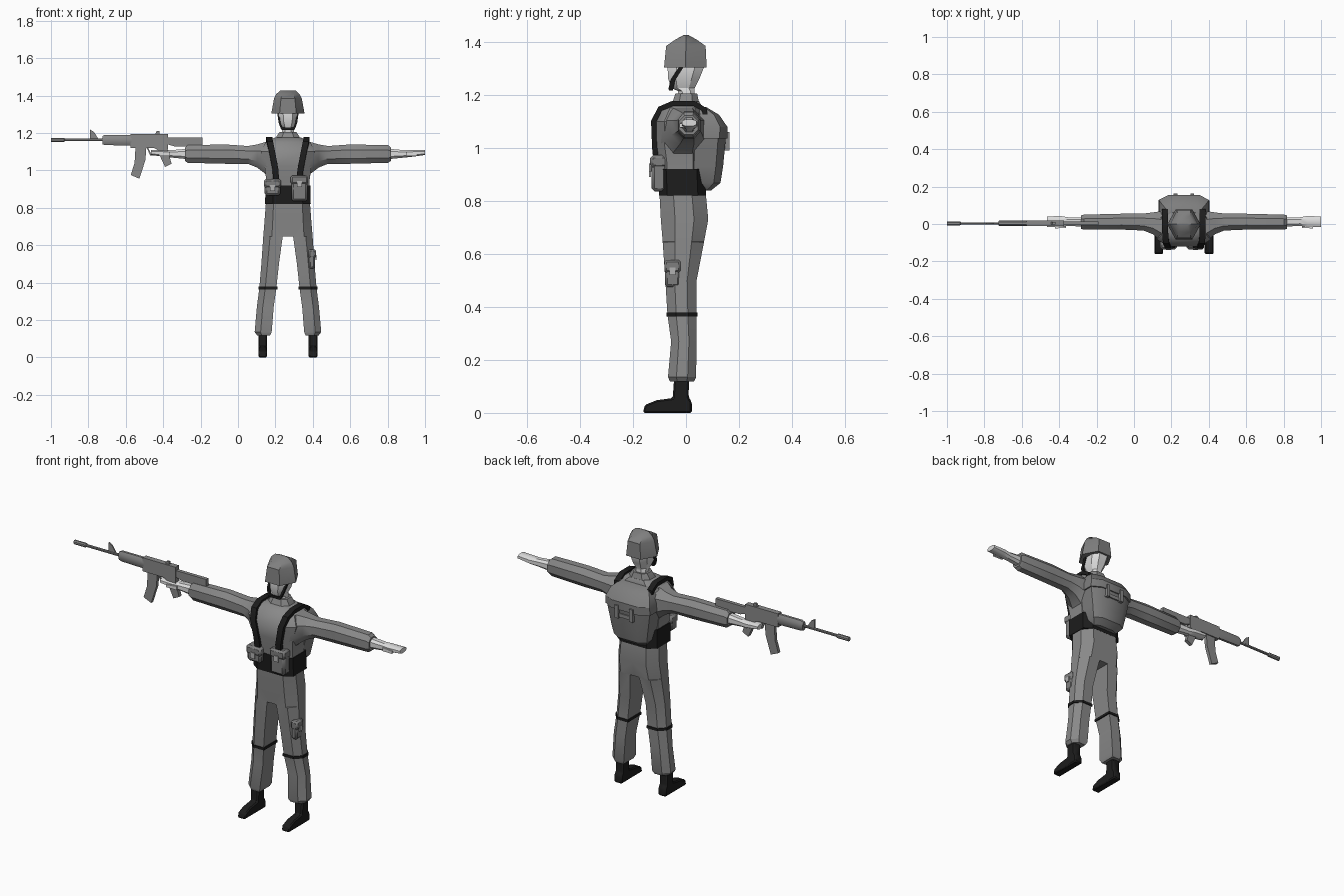
import bpy, bmesh, math
from mathutils import Vector

C = 0.267  # x of the figure's centre line


def material(name, v):
    m = bpy.data.materials.new(name)
    m.diffuse_color = (v, v, v, 1)
    return m


CLOTH = material("uniform grey", 0.25)
GEAR = material("gear grey", 0.21)
METAL = material("gun grey", 0.25)
SKIN = material("pale skin", 0.72)
BLACK = material("black", 0.012)
CLASP = material("light clasp", 0.45)


def oct_shape(c):
    return [(1, -c), (1, c), (c, 1), (-c, 1), (-1, c), (-1, -c), (-c, -1), (c, -1)]


HEX = [(1, 0), (.5, 1), (-.5, 1), (-1, 0), (-.5, -1), (.5, -1)]
LEG = [(-1, -1), (.3, -1), (1, -.4), (1, .4), (.3, 1), (-1, 1)]
RECT = [(-1, -1), (1, -1), (1, 1), (-1, 1)]


def finish(name, bm, mat, bevel=0):
    bmesh.ops.recalc_face_normals(bm, faces=bm.faces)
    me = bpy.data.meshes.new(name)
    bm.to_mesh(me)
    bm.free()
    me.materials.append(mat)
    ob = bpy.data.objects.new(name, me)
    bpy.context.collection.objects.link(ob)
    if bevel:
        mod = ob.modifiers.new("bevel", 'BEVEL')
        mod.width, mod.segments = bevel, 1
    bpy.ops.object.select_all(action='DESELECT')
    ob.select_set(True)
    bpy.context.view_layer.objects.active = ob
    bpy.ops.object.shade_smooth_by_angle(angle=math.radians(32))
    return ob


def skin_rings(name, rings, mat, bevel=0):
    bm = bmesh.new()
    vs = [[bm.verts.new(p) for p in r] for r in rings]
    n = len(vs[0])
    for a, b in zip(vs, vs[1:]):
        for i in range(n):
            j = (i + 1) % n
            bm.faces.new((a[i], a[j], b[j], b[i]))
    bm.faces.new(vs[0])
    bm.faces.new(vs[-1])
    return finish(name, bm, mat, bevel)


def loft(name, secs, shape, mat, axis='z', s=1, c=C):
    """Sections are (position, u min, u max, v min, v max)."""
    rings = []
    for t, u0, u1, v0, v1 in secs:
        ring = []
        for a, b in shape:
            u = (u0 + u1) / 2 + a * (u1 - u0) / 2
            v = (v0 + v1) / 2 + b * (v1 - v0) / 2
            x, y, z = (u, v, t) if axis == 'z' else (t, u, v)
            ring.append((c + s * x, y, z))
        rings.append(ring)
    return skin_rings(name, rings, mat)


def sym(*rows):
    return [(z, -w, w, y0, y1) for z, w, y0, y1 in rows]


def box(name, x0, x1, y0, y1, z0, z1, mat, bevel=0):
    rings = [[(C + x, y, z) for x, y in ((x0, y0), (x1, y0), (x1, y1), (x0, y1))] for z in (z0, z1)]
    return skin_rings(name, rings, mat, bevel)


def strip(name, path, a, b, mat, s):
    a, b = Vector(a), Vector(b) if b else None
    rings = []
    for i, p in enumerate(path):
        d = Vector(path[min(i + 1, len(path) - 1)]) - Vector(path[max(i - 1, 0)])
        n = b if b else d.cross(a).normalized() * 0.01
        ring = [Vector(p) + q for q in (-a - n, a - n, a + n, -a + n)]
        rings.append([(C + s * v.x, v.y, v.z) for v in ring])
    return skin_rings(name, rings, mat)


def plate(name, pts, half, mat):
    """Side outline in x and z, given a thickness in y."""
    return skin_rings(name, [[(x, y, z) for x, z in pts] for y in (.004 - half, .004 + half)], mat)


# Torso, belt and collar
loft("torso", sym((.88, .115, -.1, .06), (.95, .116, -.106, .06), (1.02, .125, -.118, .062),
                  (1.1, .145, -.12, .07), (1.15, .12, -.092, .065), (1.175, .07, -.06, .05)),
     oct_shape(.6), CLOTH)
loft("belt", sym((.82, .122, -.102, .076), (.92, .12, -.106, .072)), oct_shape(.65), BLACK)
loft("collar", sym((1.155, .07, -.06, .055), (1.182, .06, -.048, .047), (1.205, .045, -.04, .042)),
     oct_shape(.5), CLOTH)

# Head and helmet
loft("head", sym((1.16, .036, -.025, .035), (1.215, .032, -.03, .032), (1.226, .03, -.055, .033),
                 (1.26, .045, -.067, .05), (1.31, .052, -.07, .07), (1.33, .05, -.065, .068)),
     oct_shape(.5), SKIN)
loft("helmet", sym((1.303, .089, -.083, .078), (1.385, .074, -.075, .074), (1.408, .062, -.042, .042),
                   (1.427, .04, -.008, .008)), HEX, GEAR)
box("chin_strap_front", -.034, .034, -.064, -.05, 1.216, 1.229, BLACK)

for s, side in ((1, "left"), (-1, "right")):
    strip("chin_strap_" + side, [(.053, -.012, 1.315), (.045, -.05, 1.255), (.032, -.058, 1.22)],
          (0, .009, 0), (.005, 0, 0), BLACK, s)

    # Arms and hands
    loft("arm_" + side, [(.07, -.105, .07, .93, 1.155), (.125, -.09, .068, .985, 1.15),
                         (.165, -.055, .062, 1.015, 1.138), (.215, -.035, .056, 1.035, 1.13),
                         (.33, -.03, .055, 1.035, 1.138), (.535, -.03, .05, 1.04, 1.135),
                         (.55, -.026, .046, 1.05, 1.122)], oct_shape(.45), CLOTH, 'x', s)
    loft("hand_" + side, [(.54, -.014, .036, 1.06, 1.115), (.62, -.01, .036, 1.068, 1.108),
                          (.66, -.016, .043, 1.072, 1.108), (.733, -.016, .04, 1.082, 1.108)],
         oct_shape(.5), SKIN, 'x', s)
    loft("thumb_" + side, [(.63, -.02, .0, 1.076, 1.096), (.69, -.024, -.008, 1.078, 1.092)],
         RECT, SKIN, 'x', s)

    # Trousers, knee bands and boots
    loft("trouser_leg_" + side, [(.118, .095, .165, -.06, .03), (.135, .087, .178, -.068, .038),
                                 (.27, .076, .166, -.056, .04), (.37, .062, .153, -.07, .04),
                                 (.5, .048, .142, -.078, .04), (.645, .028, .132, -.088, .068),
                                 (.646, 0, .132, -.088, .068), (.73, 0, .125, -.095, .084),
                                 (.825, 0, .118, -.1, .075)], LEG, CLOTH, 'z', s)
    loft("knee_band_" + side, [(z, .057, .158, -.074, .044) for z in (.364, .378)], LEG, BLACK, 'z', s)
    boot = [(.022, 0), (-.163, 0), (-.155, .03), (-.11, .048), (-.05, .056), (-.045, .13),
            (.011, .13), (.01, .06), (.022, .04)]
    skin_rings("boot_" + side, [[(C + s * x, y, z) for y, z in boot] for x in (.111, .158)], BLACK, .006)

    # Shoulder strap over the front, shoulder and back
    strip("shoulder_strap_" + side,
          [(.062, -.108, .9), (.066, -.118, 1.0), (.085, -.122, 1.1), (.096, -.098, 1.148),
           (.1, -.05, 1.168), (.1, .03, 1.168), (.1, .07, 1.145), (.1, .075, 1.08)],
          (.016, 0, 0), None, BLACK, s)

# Pouches with clasps: x min, x max, z min, z max
for name, x0, x1, z0, z1 in (("small_pouch", -.125, -.04, .865, .95), ("large_pouch", .018, .105, .835, .97)):
    m = (x0 + x1) / 2
    box(name, x0, x1, -.13, -.07, z0, z1, GEAR, .012)
    box(name + "_flap", x0 - .003, x1 + .003, -.135, -.07, z1 - .045, z1 + .003, GEAR, .01)
    box(name + "_clasp", m - .013, m + .013, -.139, -.133, z1 - .06, z1 - .028, CLASP)
box("thigh_pouch", .11, .146, -.08, -.022, .475, .575, GEAR, .01)
box("thigh_pouch_flap", .11, .151, -.082, -.02, .53, .577, GEAR, .008)
box("thigh_pouch_clasp", .148, .154, -.062, -.04, .52, .548, CLASP)

# Backpack with an overhanging top flap
loft("backpack", sym((.84, .075, .02, .095), (.868, .1, .003, .13), (.93, .112, .003, .14),
                     (1.035, .13, .005, .15), (1.036, .136, .005, .156), (1.08, .134, .02, .156),
                     (1.125, .118, .034, .125), (1.155, .085, .045, .075)), oct_shape(.6), GEAR)
for x in (-.045, .045):
    box("backpack_buckle", x - .01, x + .01, .145, .164, .99, 1.06, CLOTH)
box("backpack_bar", -.045, .045, .14, .154, .995, 1.015, CLOTH)

# Rifle
loft("barrel", [(-1, -.007, .013, 1.152, 1.174), (-.93, -.007, .013, 1.152, 1.174),
                (-.925, -.003, .009, 1.156, 1.17), (-.7, -.003, .009, 1.156, 1.17)],
     oct_shape(.45), METAL, 'x', 1, 0)
loft("handguard", [(-.725, -.009, .017, 1.14, 1.184), (-.71, -.011, .019, 1.135, 1.19),
                   (-.57, -.011, .019, 1.132, 1.19)], oct_shape(.45), METAL, 'x', 1, 0)
plate("front_sight", [(-.79, 1.166), (-.79, 1.217), (-.77, 1.205), (-.745, 1.166)], .004, METAL)
plate("receiver", [(-.575, 1.195), (-.375, 1.195), (-.375, 1.11), (-.43, 1.11), (-.45, 1.12), (-.575, 1.12)],
      .015, METAL)
plate("rear_sight", [(-.445, 1.19), (-.435, 1.21), (-.42, 1.21), (-.42, 1.19)], .006, METAL)
plate("magazine", [(-.548, 1.125), (-.49, 1.125), (-.495, 1.055), (-.527, .955), (-.573, .975), (-.553, 1.04)],
      .009, METAL)
plate("trigger_guard", [(-.49, 1.125), (-.47, 1.08), (-.41, 1.08), (-.41, 1.088), (-.465, 1.088), (-.482, 1.125)],
      .005, METAL)
plate("pistol_grip", [(-.435, 1.115), (-.378, 1.115), (-.355, 1.035), (-.39, 1.018)], .011, METAL)
plate("stock", [(-.38, 1.175), (-.19, 1.175), (-.19, 1.125), (-.34, 1.128), (-.38, 1.14)], .01, METAL)
